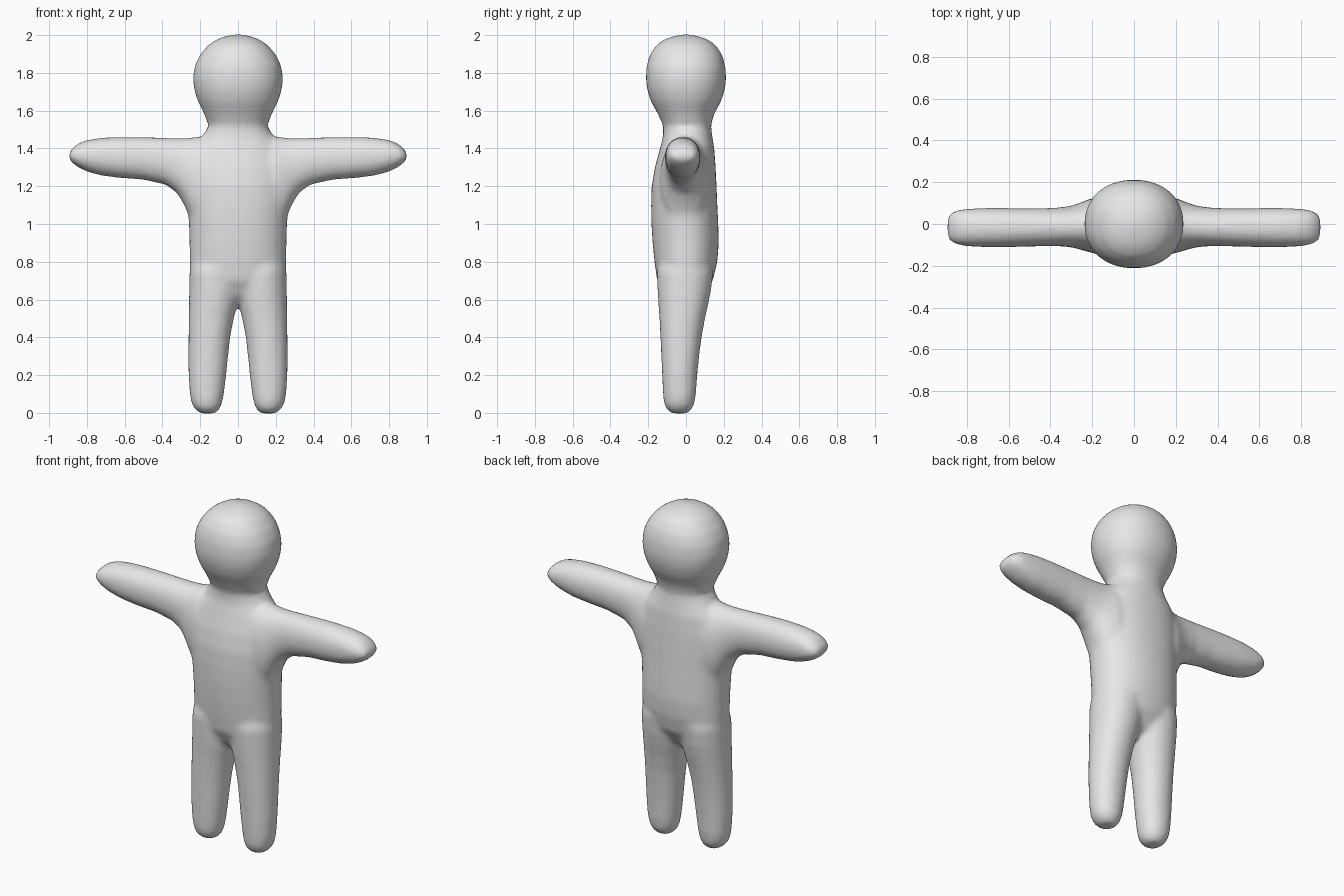
import bpy, bmesh, math

bm = bmesh.new()


def loft(rings, place, power=2.0, n=40):
    """Skin superellipse rings (t, u0, u1, v0, v1); place maps (t, u, v) to xyz."""
    loops = []
    for t, u0, u1, v0, v1 in rings:
        loop = []
        for i in range(n):
            a = 2 * math.pi * i / n
            c, s = math.cos(a), math.sin(a)
            c = math.copysign(abs(c) ** (2 / power), c)
            s = math.copysign(abs(s) ** (2 / power), s)
            u = (u0 + u1) / 2 + (u1 - u0) / 2 * c
            v = (v0 + v1) / 2 + (v1 - v0) / 2 * s
            loop.append(bm.verts.new(place(t, u, v)))
        loops.append(loop)
    for a, b in zip(loops, loops[1:]):
        for i in range(n):
            j = (i + 1) % n
            bm.faces.new((a[i], a[j], b[j], b[i]))
    bm.faces.new(loops[0][::-1])
    bm.faces.new(loops[-1])


# torso and head: height, half width, front y, back y
trunk = [
    (0.57, 0.19, -0.05, 0.03), (0.62, 0.23, -0.11, 0.09),
    (0.70, 0.252, -0.153, 0.142), (0.80, 0.257, -0.167, 0.166),
    (0.90, 0.257, -0.177, 0.174), (1.00, 0.26, -0.183, 0.171),
    (1.10, 0.267, -0.185, 0.166), (1.20, 0.272, -0.182, 0.162),
    (1.30, 0.268, -0.165, 0.157), (1.40, 0.24, -0.138, 0.150),
    (1.46, 0.19, -0.122, 0.140), (1.52, 0.157, -0.120, 0.132),
    (1.58, 0.178, -0.148, 0.148), (1.65, 0.213, -0.186, 0.186),
    (1.71, 0.232, -0.206, 0.206), (1.77, 0.239, -0.213, 0.213),
    (1.84, 0.229, -0.208, 0.208), (1.90, 0.199, -0.190, 0.190),
    (1.95, 0.155, -0.155, 0.155), (1.98, 0.108, -0.110, 0.110),
    (1.996, 0.06, -0.06, 0.06), (2.003, 0.02, -0.02, 0.02)]
loft([(z, -w, w, f, b) for z, w, f, b in trunk],
     lambda t, u, v: (u, v, t), 2.15)

# leg: height, inner x, outer x, front y, back y
leg = [
    (-0.003, 0.12, 0.20, -0.075, 0.010), (0.02, 0.096, 0.230, -0.105, 0.032),
    (0.05, 0.084, 0.246, -0.117, 0.045), (0.10, 0.074, 0.256, -0.122, 0.053),
    (0.20, 0.062, 0.262, -0.127, 0.060), (0.30, 0.052, 0.263, -0.131, 0.070),
    (0.40, 0.041, 0.262, -0.136, 0.083), (0.50, 0.022, 0.261, -0.141, 0.101),
    (0.57, 0.004, 0.260, -0.146, 0.117), (0.65, -0.01, 0.259, -0.151, 0.133),
    (0.75, -0.02, 0.257, -0.155, 0.145), (0.88, 0.02, 0.22, -0.11, 0.11)]

# arm: distance from the middle, front y, back y, bottom z, top z
arm = [
    (0.10, -0.12, 0.11, 0.95, 1.46), (0.20, -0.14, 0.125, 0.98, 1.463),
    (0.25, -0.125, 0.105, 1.02, 1.457), (0.285, -0.115, 0.092, 1.10, 1.455),
    (0.32, -0.109, 0.084, 1.16, 1.455), (0.38, -0.106, 0.077, 1.207, 1.456),
    (0.50, -0.108, 0.075, 1.234, 1.460), (0.62, -0.112, 0.077, 1.243, 1.461),
    (0.72, -0.111, 0.077, 1.255, 1.457), (0.80, -0.107, 0.073, 1.277, 1.445),
    (0.85, -0.099, 0.066, 1.302, 1.425), (0.88, -0.084, 0.052, 1.325, 1.397),
    (0.895, -0.065, 0.033, 1.345, 1.377)]

for side in (-1, 1):
    loft(leg, lambda t, u, v: (side * u, v, t), 2.1)
    loft(arm, lambda t, u, v: (side * t, u, v), 2.15)

bmesh.ops.recalc_face_normals(bm, faces=bm.faces[:])
mesh = bpy.data.meshes.new("figure_body")
bm.to_mesh(mesh)
bm.free()
body = bpy.data.objects.new("figure_body", mesh)
bpy.context.collection.objects.link(body)

# fuse the parts into one soft skin
remesh = body.modifiers.new("fuse", 'REMESH')
remesh.mode = 'VOXEL'
remesh.voxel_size = 0.013
remesh.use_smooth_shade = True
soft = body.modifiers.new("soften", 'SMOOTH')
soft.factor = 0.5
soft.iterations = 14

# plain grey skin
grey = bpy.data.materials.new("light grey")
grey.diffuse_color = (0.8, 0.8, 0.8, 1)
mesh.materials.append(grey)
